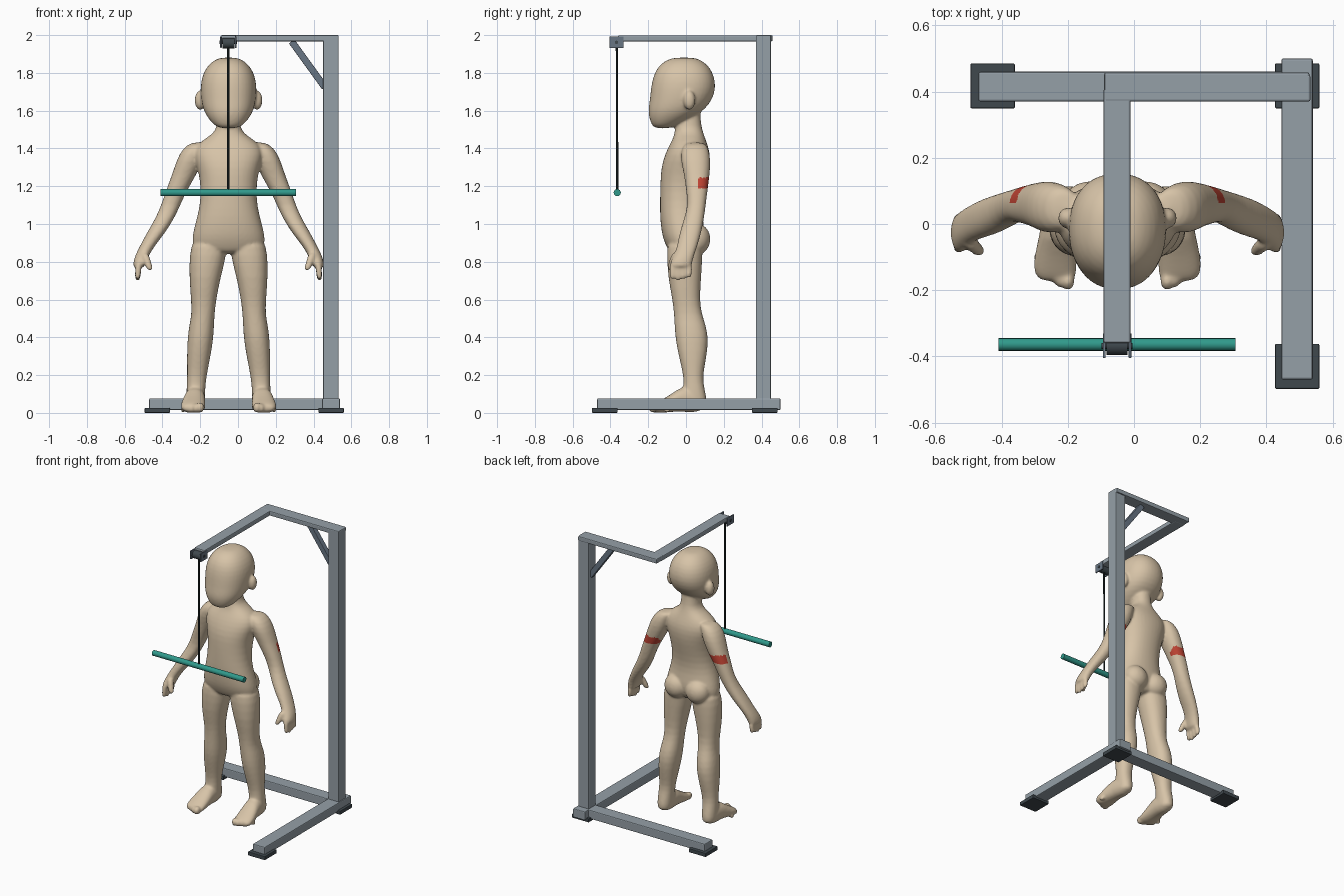
import bpy, bmesh, math
from mathutils import Vector

cube = bpy.data.objects.get("Cube")
if cube:
    bpy.data.objects.remove(cube, do_unlink=True)


def material(name, r, g, b):
    mat = bpy.data.materials.new(name)
    mat.use_nodes = True
    mat.diffuse_color = (r, g, b, 1)
    shader = next(n for n in mat.node_tree.nodes if n.type == 'BSDF_PRINCIPLED')
    shader.inputs["Base Color"].default_value = (r, g, b, 1)
    return mat


skin = material("skin beige", .68, .55, .39)
red = material("marker red", .55, .06, .035)
steel = material("steel grey", .30, .35, .39)
dark_steel = material("dark steel", .14, .18, .23)
rubber = material("rubber black", .05, .065, .075)
cord = material("cord black", .015, .025, .025)
teal = material("teal", .03, .32, .26)


def finish(name, bm, mat, bevel=0):
    """Turn a bmesh into a named, shaded object."""
    bmesh.ops.recalc_face_normals(bm, faces=bm.faces[:])
    mesh = bpy.data.meshes.new(name)
    bm.to_mesh(mesh)
    bm.free()
    mesh.materials.append(mat)
    obj = bpy.data.objects.new(name, mesh)
    bpy.context.collection.objects.link(obj)
    if bevel:
        mod = obj.modifiers.new("soft edges", 'BEVEL')
        mod.width = bevel
        mod.segments = 2
    return obj


def smooth(obj):
    bpy.ops.object.select_all(action='DESELECT')
    obj.select_set(True)
    bpy.context.view_layer.objects.active = obj
    bpy.ops.object.shade_smooth_by_angle(angle=math.radians(40))


def box(name, xs, ys, zs, mat, bevel=.006):
    """Box given by its extent along each axis."""
    bm = bmesh.new()
    bmesh.ops.create_cube(bm, size=1)
    for v in bm.verts:
        v.co = [lo + (c + .5) * (hi - lo) for c, (lo, hi) in zip(v.co, (xs, ys, zs))]
    return finish(name, bm, mat, bevel)


def rod(name, start, end, radius, mat, sides=16):
    start, end = Vector(start), Vector(end)
    bm = bmesh.new()
    bmesh.ops.create_cone(bm, cap_ends=True, segments=sides, radius1=radius,
                          radius2=radius, depth=(end - start).length)
    obj = finish(name, bm, mat)
    obj.location = (start + end) / 2
    obj.rotation_euler = (end - start).to_track_quat('Z', 'Y').to_euler()
    smooth(obj)
    return obj


def loft(bm, rows, side=1, along_y=False, sides=20):
    """Skin rounded sections: (position, centre x, half width, low, high)."""
    def soft(value):
        return math.copysign(abs(value) ** .9, value)
    rings = []
    for t, cx, rx, lo, hi in rows:
        ring = []
        for i in range(sides):
            a = math.tau * i / sides
            x = side * (cx + rx * soft(math.cos(a)))
            d = (lo + hi) / 2 + (hi - lo) / 2 * soft(math.sin(a))
            ring.append(bm.verts.new((x, t, d) if along_y else (x, d, t)))
        rings.append(ring)
    for a, b in zip(rings, rings[1:]):
        for i in range(sides):
            j = (i + 1) % sides
            bm.faces.new((a[i], a[j], b[j], b[i]))
    bm.faces.new(rings[0])
    bm.faces.new(rings[-1])


def ball(bm, centre, radii):
    made = bmesh.ops.create_icosphere(bm, subdivisions=3, radius=1)
    for v in made["verts"]:
        v.co = [c + r * p for c, r, p in zip(centre, radii, v.co)]


def digit(bm, start, end, radius, side):
    """Finger as a tapered vertical loft with a rounded tip."""
    rows = []
    for f, scale in ((0, 1), (.4, 1), (.8, .95), (.95, .75), (1, .4)):
        p = Vector(start).lerp(Vector(end), f)
        r = radius * scale
        rows.append((p.z, p.x, r, p.y - r, p.y + r))
    loft(bm, rows, side, sides=10)


# Body sections
head = [(1.882, 0, .04, -.06, .04), (1.867, 0, .08, -.11, .085),
        (1.83, 0, .119, -.153, .128), (1.78, 0, .143, -.176, .152),
        (1.72, 0, .151, -.188, .16), (1.66, 0, .147, -.193, .142),
        (1.61, 0, .137, -.201, .105), (1.57, 0, .117, -.199, .05),
        (1.53, 0, .085, -.185, -.03), (1.505, 0, .05, -.168, -.08)]
torso = [(1.63, 0, .06, -.05, .08), (1.54, 0, .06, -.055, .077),
         (1.49, 0, .068, -.06, .09), (1.455, 0, .12, -.068, .102),
         (1.42, 0, .17, -.088, .115), (1.37, 0, .19, -.112, .13),
         (1.3, 0, .168, -.133, .128), (1.22, 0, .15, -.137, .112),
         (1.12, 0, .15, -.139, .09), (1.04, 0, .167, -.139, .088),
         (.97, 0, .187, -.132, .1), (.92, 0, .196, -.122, .1),
         (.87, 0, .19, -.1, .08), (.84, 0, .15, -.08, .06)]
leg = [(.93, .1, .09, -.1, .09), (.84, .108, .1, -.102, .088),
       (.72, .125, .084, -.097, .082), (.6, .132, .067, -.072, .072),
       (.52, .135, .061, -.064, .085), (.46, .143, .067, -.061, .108),
       (.38, .15, .069, -.056, .121), (.28, .16, .061, -.034, .106),
       (.19, .168, .051, -.012, .088), (.13, .173, .05, -.015, .098),
       (.06, .175, .05, -.03, .114), (.01, .175, .045, -.03, .108)]
foot = [(.1, .175, .035, .02, .09), (.05, .175, .052, .0, .13),
        (-.02, .178, .055, .006, .145), (-.07, .184, .062, .006, .105),
        (-.12, .188, .067, .0, .075), (-.155, .188, .064, .0, .055),
        (-.175, .18, .05, .01, .04)]
arm = [(1.435, .15, .045, .0, .1), (1.4, .182, .062, -.025, .12),
       (1.34, .205, .07, -.03, .132), (1.26, .235, .065, -.01, .126),
       (1.18, .275, .056, .0, .115), (1.1, .306, .051, .01, .105),
       (1.03, .337, .05, -.01, .096), (.95, .386, .049, -.036, .081),
       (.88, .433, .038, -.048, .06), (.83, .46, .037, -.066, .042),
       (.79, .472, .034, -.088, .032), (.765, .477, .026, -.086, .03)]

# Figure: one skin grown from overlapping parts
bm = bmesh.new()
loft(bm, head)
loft(bm, torso)
for side in (1, -1):
    loft(bm, leg, side)
    loft(bm, foot, side, along_y=True)
    loft(bm, arm, side)
    ball(bm, (side * .083, .055, .92), (.085, .075, .085))    # buttock
    ball(bm, (side * .15, .018, 1.655), (.03, .032, .052))    # ear
    for i in range(5):                                        # toes
        r = .028 - .003 * i
        ball(bm, (side * (.15 + .023 * i), -.172 + .009 * i * i / 2, r), (r * .75, r, r))
    for i in range(4):                                        # fingers
        y = -.071 + .029 * i
        tip = .70 + .008 * abs(i - 1)
        digit(bm, (.476, y, .79), (.482, y, tip), .017, side)
    digit(bm, (.445, -.055, .85), (.415, -.085, .755), .021, side)   # thumb
figure = finish("figure", bm, skin)
figure.modifiers.new("round", 'SUBSURF').levels = 1
remesh = figure.modifiers.new("merge", 'REMESH')
remesh.mode = 'VOXEL'
remesh.voxel_size = .0075
relax = figure.modifiers.new("relax", 'SMOOTH')
relax.iterations = 7
relax.factor = .5
graph = bpy.context.evaluated_depsgraph_get()
merged = bpy.data.meshes.new_from_object(figure.evaluated_get(graph))
figure.modifiers.clear()
figure.data = merged
figure.location.x = -.05
merged.materials.clear()
merged.materials.append(skin)
merged.materials.append(red)
# Red marker on the back of each upper arm
for face in merged.polygons:
    c = face.center
    marked = abs(c.x) > .2 and c.y > .06 and 1.19 < c.z < 1.245
    face.material_index = int(marked)
    face.use_smooth = True

# Stand
box("base_side_rail", (.445, .54), (-.47, .5), (.015, .077), steel)
box("base_back_rail", (-.47, .46), (.37, .46), (.015, .077), steel)
box("post", (.45, .533), (.37, .45), (.03, 2), steel)
box("top_back_beam", (-.09, .53), (.37, .458), (1.967, 2), steel)
box("top_front_beam", (-.092, -.01), (-.36, .41), (1.966, 1.999), steel)
for name, x, y in (("left_back", .493, .417), ("left_front", .493, -.43),
                   ("right_back", -.427, .417)):
    box(name + "_pad", (x - .067, x + .067), (y - .068, y + .068), (0, .027), rubber, .004)

# Diagonal brace
brace = box("brace", (-.018, .018), (-.018, .018), (-.15, .15), dark_steel, .003)
brace.location = (.372, .41, 1.845)
brace.rotation_euler.y = math.atan2(-.17, .235)

# Pulley, cord and hanging bar
for name, x in (("left", -.012), ("right", -.09)):
    box(name + "_pulley_plate", (x - .004, x + .004), (-.405, -.33), (1.932, 1.992), dark_steel, .002)
rod("pulley_wheel", (-.083, -.368, 1.958), (-.019, -.368, 1.958), .028, rubber)
rod("pulley_axle", (-.098, -.368, 1.962), (-.004, -.368, 1.962), .009, rubber)
rod("cord", (-.051, -.366, 1.95), (-.051, -.364, 1.17), .006, cord, 8)
rod("hanging_bar", (-.41, -.364, 1.166), (.307, -.364, 1.166), .019, teal)
